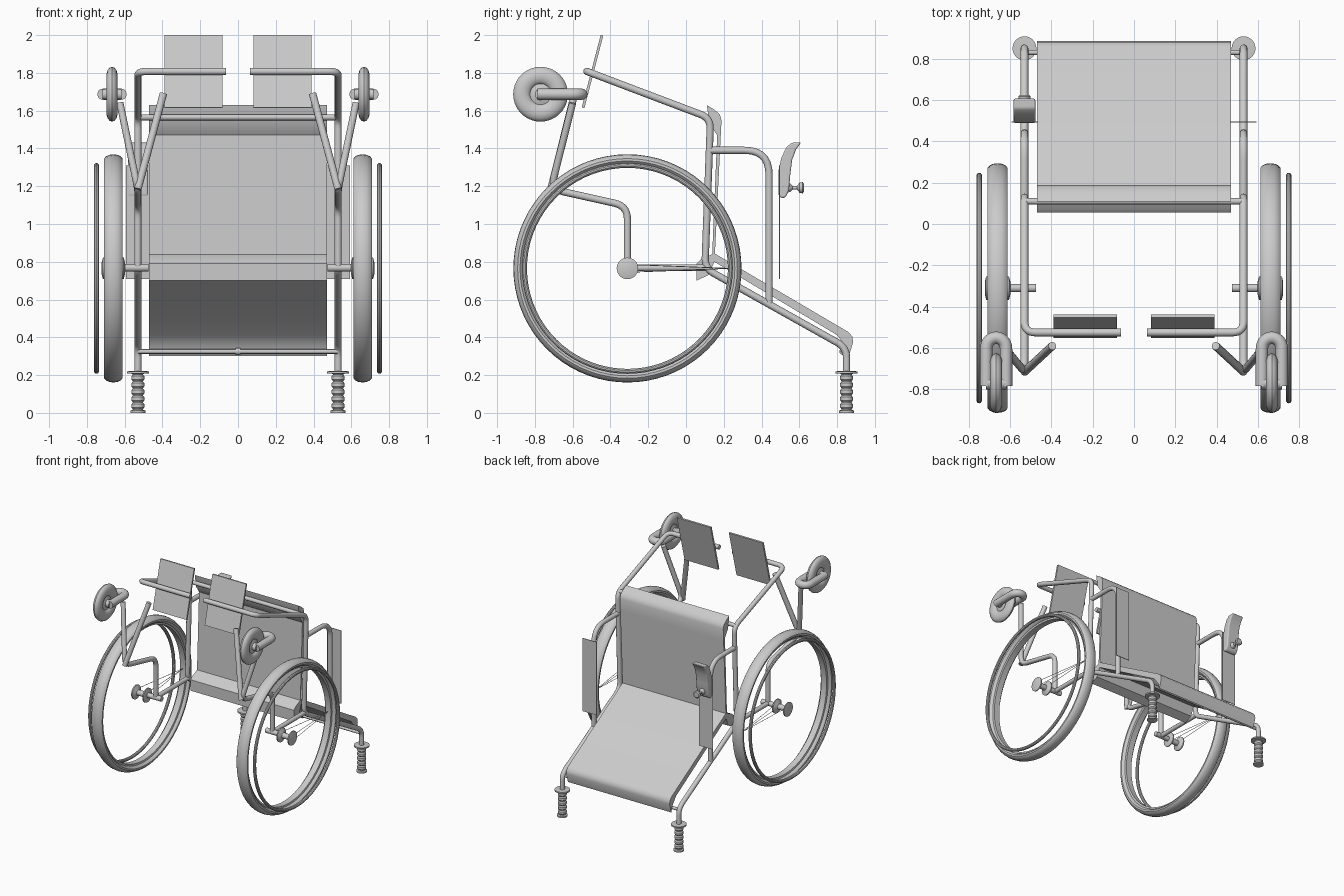
import bpy, bmesh, math
from mathutils import Vector as V

if "Cube" in bpy.data.objects:
    bpy.data.objects.remove(bpy.data.objects["Cube"])


def finish(name, bm, angle=35):
    bmesh.ops.recalc_face_normals(bm, faces=bm.faces[:])
    me = bpy.data.meshes.new(name)
    bm.to_mesh(me)
    bm.free()
    ob = bpy.data.objects.new(name, me)
    bpy.context.collection.objects.link(ob)
    smooth(ob, angle)
    return ob


def smooth(ob, angle=35):
    bpy.ops.object.select_all(action='DESELECT')
    ob.select_set(True)
    bpy.context.view_layer.objects.active = ob
    bpy.ops.object.shade_smooth_by_angle(angle=math.radians(angle))


def rounded(points, radius, steps=7):
    """Replace each inner corner of a path with a smooth bend."""
    p = [V(q) for q in points]
    out = [p[0]]
    for a, b, c in zip(p, p[1:], p[2:]):
        r = min(radius, (a - b).length * .48, (c - b).length * .48)
        s, e = b + (a - b).normalized() * r, b + (c - b).normalized() * r
        for i in range(steps + 1):
            t = i / steps
            out.append(s * (1 - t) ** 2 + b * 2 * t * (1 - t) + e * t * t)
    return out + [p[-1]]


def tube(name, points, r=.02, bend=.06, res=4):
    cu = bpy.data.curves.new(name, 'CURVE')
    cu.dimensions = '3D'
    cu.bevel_depth, cu.bevel_resolution, cu.use_fill_caps = r, res, True
    pts = rounded(points, bend)
    sp = cu.splines.new('POLY')
    sp.points.add(len(pts) - 1)
    for q, co in zip(sp.points, pts):
        q.co = (*co, 1)
    ob = bpy.data.objects.new(name, cu)
    bpy.context.collection.objects.link(ob)
    bpy.ops.object.select_all(action='DESELECT')
    ob.select_set(True)
    bpy.context.view_layer.objects.active = ob
    bpy.ops.object.convert(target='MESH')
    smooth(bpy.context.object, 45)


def lathe(name, profile, centre, axis='X', n=32, closed=False):
    """Revolve (radius, offset along axis) points about an axis."""
    bm = bmesh.new()
    rings = []
    for r, h in profile:
        ring = []
        for i in range(n):
            a = 2 * math.pi * i / n
            u, w = r * math.cos(a), r * math.sin(a)
            co = {'X': (h, u, w), 'Y': (u, h, w), 'Z': (u, w, h)}[axis]
            ring.append(bm.verts.new(V(co) + V(centre)))
        rings.append(ring)
    pairs = list(zip(rings, rings[1:]))
    if closed:
        pairs.append((rings[-1], rings[0]))
    else:
        bm.faces.new(rings[0])
        bm.faces.new(rings[-1])
    for A, B in pairs:
        for i in range(n):
            j = (i + 1) % n
            bm.faces.new((A[i], A[j], B[j], B[i]))
    return finish(name, bm)


def ellipse(R, a, b, n=14):
    return [(R + a * math.cos(2 * math.pi * i / n), b * math.sin(2 * math.pi * i / n)) for i in range(n)]


def slab(name, yz, x0, x1, bevel=0):
    """Extrude a side profile across x."""
    bm = bmesh.new()
    A = [bm.verts.new((x0, y, z)) for y, z in yz]
    B = [bm.verts.new((x1, y, z)) for y, z in yz]
    bm.faces.new(A)
    bm.faces.new(B)
    for i in range(len(yz)):
        j = (i + 1) % len(yz)
        bm.faces.new((A[i], A[j], B[j], B[i]))
    ob = finish(name, bm)
    if bevel:
        m = ob.modifiers.new('bevel', 'BEVEL')
        m.width, m.segments = bevel, 3
    return ob


# Seat and backrest, each a thin panel with rolled ends (chair is tipped back)
slab('seat', [(.11, 1.63), (.15, 1.605), (.178, 1.582), (.188, 1.55), (.183, 1.45), (.152, .82),
              (.138, .82), (.165, 1.47), (.125, 1.53)], -.47, .47)
slab('backrest', [(.055, .70), (.055, .79), (.075, .81), (.15, .845), (.86, .428), (.88, .405),
                  (.885, .375), (.862, .30), (.847, .35), (.80, .412), (.15, .80), (.12, .73)], -.47, .47)

# Cross bars
tube('seat_cross_bar', [(-.53, .11, 1.565), (.53, .11, 1.565)], .016)
tube('back_cross_bar', [(-.53, .83, .325), (.53, .83, .325)], .012)
lathe('cross_bar_hinge', [(.018, -.012), (.018, .012)], (0, .83, .325), n=16)

for s, side in ((-1, 'left'), (1, 'right')):
    x = s * .53
    # Frame
    tube(side + '_main_frame', [(x, .85, .05), (x, .85, .345), (x, .10, .765), (x, .13, 1.56),
                                (x, -.525, 1.808), (s * .063, -.525, 1.808)], .019, .055)
    tube(side + '_arm_support', [(x, .12, 1.39), (x, .44, 1.39), (x, .44, .575)], .019, .13)
    tube(side + '_axle_bar', [(x, -.31, .768), (x, .11, .768)], .018)
    tube(side + '_caster_arm', [(x, -.31, .765), (x, -.31, 1.095), (x, -.715, 1.185),
                                (s * .625, -.60, 1.64)], .019, .07)
    tube(side + '_leg_brace', [(x, -.715, 1.185), (s * .395, -.59, 1.69)], .02)
    # Arm pad and footplate
    slab(side + '_arm_pad', [(.492, .71), (.497, .71), (.497, 1.31), (.492, 1.31)], s * .465, s * .592)
    slab(side + '_footplate', [(-.552, 1.617), (-.538, 1.613), (-.438, 1.998), (-.452, 2.0)],
         s * .083, s * .39)
    # Ribbed handle grip
    grip = [(.04, 0), (.04, .012), (.028, .016)]
    for k in range(5):
        z = .02 + k * .037
        grip += [(.027, z), (.034, z + .009), (.034, z + .026), (.027, z + .035)]
    grip += [(.03, .207), (.058, .209), (.058, .22), (.02, .222)]
    lathe(side + '_grip', grip, (x, .85, 0), 'Z', 24)
    # Large wheel
    c = (s * .66, -.31, .765)
    lathe(side + '_tyre', ellipse(.575, .029, .05), c, n=72, closed=True)
    lathe(side + '_rim', [(.538, -.025), (.538, .025), (.56, .03), (.56, -.03)], c, n=72, closed=True)
    lathe(side + '_hand_rim', ellipse(.545, .013, .013, 10), (s * .749, -.31, .765), n=72, closed=True)
    lathe(side + '_hub', [(.03, -.062), (.057, -.055), (.057, -.046), (.022, -.03), (.022, .03),
                          (.057, .046), (.057, .055), (.03, .062)], c)
    tube(side + '_axle', [(s * .475, -.31, .768), (s * .66, -.31, .768)], .02)
    for k, (dx, dz) in enumerate(((-.05, .02), (.05, .02), (.05, -.02))):
        tube(f'{side}_spoke_{k}', [(s * .66 + dx, -.29, .765 + dz), (s * .66, .23, .765)], .0022, res=0)
    # Caster wheel and horseshoe fork
    cx, cy, cz = s * .667, -.77, 1.687
    lathe(side + '_caster_tyre', ellipse(.098, .047, .03), (cx, cy, cz), closed=True, n=40)
    lathe(side + '_caster_hub', [(.03, -.05), (.03, -.02), (.058, -.012), (.058, .012), (.03, .02),
                                 (.03, .05)], (cx, cy, cz), n=24)
    arc = [(cx + .048 * math.cos(a), -.60 + .05 * math.sin(a), cz)
           for a in [math.pi * i / 8 for i in range(9)]]
    tube(side + '_caster_fork', [(cx + .048, -.785, cz)] + arc + [(cx - .048, -.785, cz)], .03, .01)

# Joystick controller on the left arm pad
slab('controller', [(.49, 1.15), (.489, 1.28), (.505, 1.35), (.53, 1.405), (.56, 1.43), (.61, 1.432),
                    (.583, 1.395), (.562, 1.34), (.552, 1.26), (.545, 1.18), (.53, 1.145), (.51, 1.135)],
     -.583, -.477, .008)
lathe('joystick', [(.026, -.01), (.02, .003), (.01, .012), (.01, .035), (.027, .05), (.03, .066), (.022, .072)],
      (-.53, .552, 1.192), 'Y', 20)
